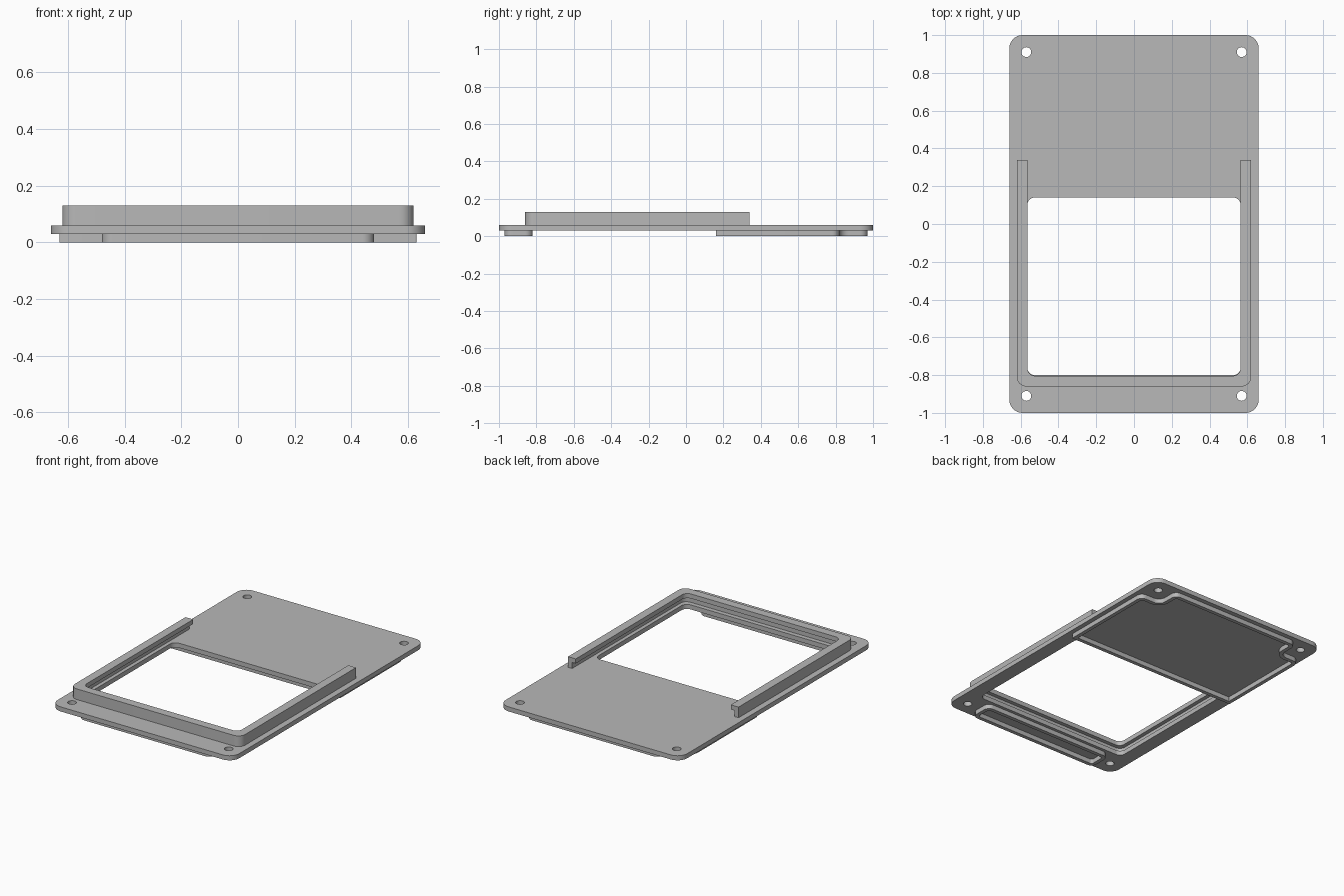
import bpy, bmesh, math
from mathutils import Vector

cube = bpy.data.objects.get("Cube")
if cube:
    bpy.data.objects.remove(cube, do_unlink=True)

grey = bpy.data.materials.new("plain grey")
grey.use_nodes = True
COLOUR = (0.48, 0.48, 0.48, 1)
grey.diffuse_color = COLOUR
grey.node_tree.nodes["Principled BSDF"].inputs["Base Color"].default_value = COLOUR


def fillet(corners, steps=8):
    """Outline of a square-cornered polygon whose (x, y, radius) corners are rounded."""
    out = []
    for i, (x, y, r) in enumerate(corners):
        p = Vector((x, y))
        if r <= 0:
            out.append(p)
            continue
        back = (Vector(corners[i - 1][:2]) - p).normalized()
        ahead = (Vector(corners[(i + 1) % len(corners)][:2]) - p).normalized()
        centre = p + r * (back + ahead)
        for k in range(steps + 1):
            t = math.pi / 2 * k / steps
            out.append(centre - r * (ahead * math.cos(t) + back * math.sin(t)))
    return out


def rect(x, y0, y1, r):
    return fillet([(-x, y0, r), (x, y0, r), (x, y1, r), (-x, y1, r)])


def circle(cx, cy, r, n=24):
    return [Vector((cx + r * math.cos(2 * math.pi * k / n),
                    cy + r * math.sin(2 * math.pi * k / n))) for k in range(n)]


def slab(name, outlines, z0, z1):
    """Extrude the first outline, with the others as holes, from z0 to z1."""
    curve = bpy.data.curves.new(name + " outline", 'CURVE')
    curve.dimensions = '2D'
    curve.fill_mode = 'BOTH'
    curve.extrude = (z1 - z0) / 2
    for pts in outlines:
        spline = curve.splines.new('POLY')
        spline.points.add(len(pts) - 1)
        for sp, p in zip(spline.points, pts):
            sp.co = (p.x, p.y, 0, 1)
        spline.use_cyclic_u = True
    helper = bpy.data.objects.new(name + " helper", curve)
    bpy.context.collection.objects.link(helper)
    graph = bpy.context.evaluated_depsgraph_get()
    mesh = bpy.data.meshes.new_from_object(helper.evaluated_get(graph))
    bpy.data.objects.remove(helper, do_unlink=True)
    bm = bmesh.new()
    bm.from_mesh(mesh)
    bmesh.ops.remove_doubles(bm, verts=bm.verts, dist=0.0001)
    bmesh.ops.translate(bm, verts=bm.verts, vec=(0, 0, (z0 + z1) / 2))
    bmesh.ops.recalc_face_normals(bm, faces=bm.faces)
    bm.to_mesh(mesh)
    bm.free()
    mesh.materials.clear()
    mesh.materials.append(grey)
    mesh.shade_smooth()
    mesh.set_sharp_from_angle(angle=math.radians(30))
    obj = bpy.data.objects.new(name, mesh)
    bpy.context.collection.objects.link(obj)
    return obj


# Base plate with a window and four screw holes
holes = [circle(sx * 0.57, sy * 0.91, 0.026) for sx in (-1, 1) for sy in (-1, 1)]
slab("base_plate", [rect(0.66, -1, 1, 0.07), rect(0.565, -0.80, 0.14, 0.04)] + holes,
     0.03, 0.06)


# U-shaped guide: an outer wall topped by a lip that overhangs inward
def guide(width):
    xo, yo, end = 0.62, -0.86, 0.34
    xi, yi = xo - width, yo + width
    return fillet([(-xo, end, 0), (-xo, yo, 0.05), (xo, yo, 0.05), (xo, end, 0),
                   (xi, end, 0), (xi, yi, 0.04), (-xi, yi, 0.04), (-xi, end, 0)])


slab("guide_wall", [guide(0.03)], 0.06, 0.10)
slab("guide_lip", [guide(0.056)], 0.10, 0.13)


# Thin rims on the underside; the rear one steps in around the screw holes
def rear_outline(w):
    x, nx, y0, ny, y1 = 0.63 - w, 0.48 - w, 0.16 + w, 0.82 - w, 0.97 - w
    r, notch = 0.04 - w, 0.05 + w
    return fillet([(-x, y0, 0.005), (x, y0, 0.005), (x, ny, r), (nx, ny, notch),
                   (nx, y1, r), (-nx, y1, r), (-nx, ny, notch), (-x, ny, r)])


RIM = 0.025
slab("rear_rim", [rear_outline(0), rear_outline(RIM)], 0, 0.03)
slab("front_rim", [rect(0.48, -0.97, -0.82, 0.04),
                   rect(0.48 - RIM, -0.97 + RIM, -0.82 - RIM, 0.015)], 0, 0.03)
